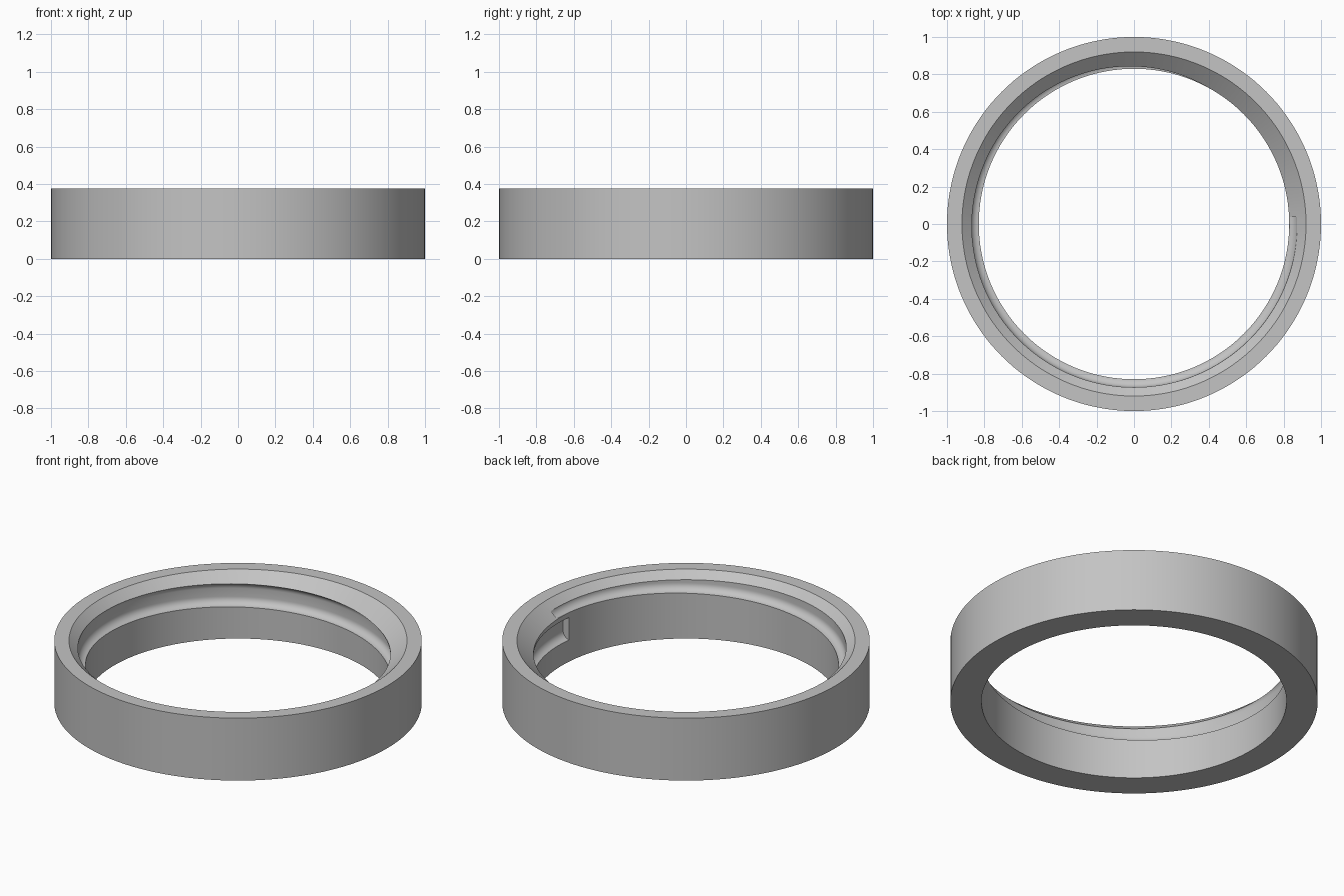
import bpy, bmesh
from math import sin, cos, pi, radians

if "Cube" in bpy.data.objects:
    bpy.data.objects.remove(bpy.data.objects["Cube"], do_unlink=True)

HEIGHT = 0.375
SEGMENTS = 144

grey = bpy.data.materials.new("light grey")
grey.use_nodes = True
grey.diffuse_color = (0.55, 0.55, 0.55, 1)
grey.node_tree.nodes["Principled BSDF"].inputs["Base Color"].default_value = (0.55, 0.55, 0.55, 1)


def sweep(name, profile, start, steps, step, pitch=0.0, closed=False):
    """Sweep a closed (radius, z) profile round z, rising by pitch per turn."""
    bm = bmesh.new()
    rings = []
    for i in range(steps if closed else steps + 1):
        turn = i * step
        a = start + turn
        rise = pitch * turn / (2 * pi)
        rings.append([bm.verts.new((r * cos(a), r * sin(a), z + rise)) for r, z in profile])
    n = len(profile)
    for i in range(steps):
        a, b = rings[i], rings[(i + 1) % len(rings)]
        for j in range(n):
            k = (j + 1) % n
            bm.faces.new((a[j], b[j], b[k], a[k]))
    if not closed:
        bm.faces.new(rings[0])
        bm.faces.new(rings[-1])
    bmesh.ops.recalc_face_normals(bm, faces=bm.faces)
    mesh = bpy.data.meshes.new(name)
    bm.to_mesh(mesh)
    bm.free()
    obj = bpy.data.objects.new(name, mesh)
    bpy.context.collection.objects.link(obj)
    mesh.materials.append(grey)
    return obj


# Ring body with a chamfered mouth
ring = sweep("threaded_ring",
             [(0.83, 0), (1, 0), (1, HEIGHT), (0.92, HEIGHT), (0.83, 0.295)],
             0, SEGMENTS, 2 * pi / SEGMENTS, closed=True)

# One turn of round-cornered thread groove, running out through the chamfer
low, high, wall, radius = 0.13, 0.265, 0.873, 0.043
arc = [i * pi / 2 / 8 for i in range(9)]
groove = [(0.79, low)]
groove += [(wall - radius + radius * sin(t), low + radius - radius * cos(t)) for t in arc]
groove += [(wall - radius + radius * cos(t), high - radius + radius * sin(t)) for t in arc]
groove += [(0.79, high)]
cutter = sweep("groove_cutter", groove, radians(-5), SEGMENTS + 3, 2 * pi / SEGMENTS, pitch=0.165)
cutter.hide_render = True

cut = ring.modifiers.new("groove", "BOOLEAN")
cut.operation = "DIFFERENCE"
cut.solver = "EXACT"
cut.object = cutter
bpy.ops.object.select_all(action="DESELECT")
ring.select_set(True)
bpy.context.view_layer.objects.active = ring
bpy.ops.object.modifier_apply(modifier=cut.name)
bpy.data.objects.remove(cutter, do_unlink=True)
bpy.ops.object.shade_smooth_by_angle(angle=radians(30))
